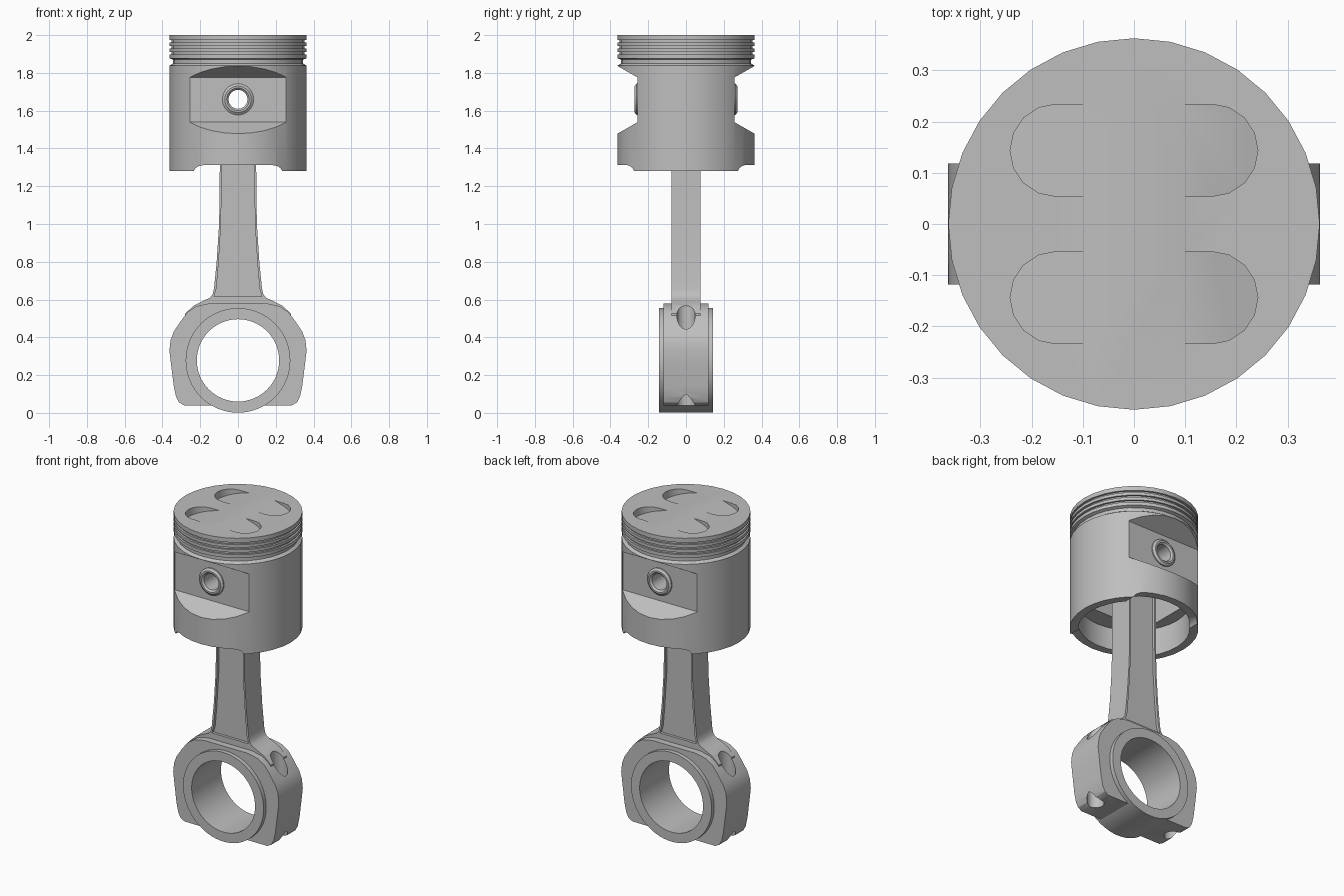
import bpy, bmesh, math
from mathutils import Matrix

cube = bpy.data.objects.get("Cube")
if cube:
    bpy.data.objects.remove(cube)

GREY = (0.52, 0.52, 0.52, 1)
metal = bpy.data.materials.new("grey metal")
metal.use_nodes = True
metal.diffuse_color = GREY
bsdf = next(n for n in metal.node_tree.nodes if n.type == 'BSDF_PRINCIPLED')
bsdf.inputs["Base Color"].default_value = GREY


def make(name, bm):
    bmesh.ops.recalc_face_normals(bm, faces=bm.faces)
    mesh = bpy.data.meshes.new(name)
    bm.to_mesh(mesh)
    bm.free()
    mesh.materials.append(metal)
    obj = bpy.data.objects.new(name, mesh)
    bpy.context.collection.objects.link(obj)
    return obj


def lathe(name, profile, sides, tube=False, along_y=False, at=(0, 0, 0)):
    """Turn (radius, height) points about z, or about y."""
    bm = bmesh.new()
    rings = []
    for r, h in profile:
        angles = [math.tau * i / sides for i in range(sides)]
        rings.append([bm.verts.new((r * math.cos(a), r * math.sin(a), h)) for a in angles])
    pairs = list(zip(rings, rings[1:]))
    if tube:
        pairs.append((rings[-1], rings[0]))
    else:
        bm.faces.new(rings[0])
        bm.faces.new(rings[-1])
    for a, b in pairs:
        for i in range(sides):
            j = (i + 1) % sides
            bm.faces.new((a[i], a[j], b[j], b[i]))
    turn = Matrix.Rotation(math.pi / 2, 4, 'X') if along_y else Matrix()
    bm.transform(Matrix.Translation(at) @ turn)
    return make(name, bm)


def prism(name, outline, lo, hi, place):
    """Extrude a 2D outline; place(u, v, w) gives the 3D point."""
    bm = bmesh.new()
    a, b = [[bm.verts.new(place(u, v, w)) for u, v in outline] for w in (lo, hi)]
    bm.faces.new(a)
    bm.faces.new(b)
    for i in range(len(a)):
        j = (i + 1) % len(a)
        bm.faces.new((a[i], a[j], b[j], b[i]))
    return make(name, bm)


def front(u, v, w):
    return (u, w, v)


def side(u, v, w):
    return (w, u, v)


def mirrored(points):
    return points + [(-x, z) for x, z in reversed(points)]


def boolean(obj, other, operation='DIFFERENCE'):
    bpy.context.view_layer.objects.active = obj
    mod = obj.modifiers.new("cut", 'BOOLEAN')
    mod.operation = operation
    mod.solver = 'EXACT'
    mod.object = other
    bpy.ops.object.modifier_apply(modifier=mod.name)
    bpy.data.objects.remove(other)


R, PIN_Z, BIG_Z = 0.363, 1.66, 0.28

# Piston with ring grooves
profile = [(R, 1.28), (R, 1.838), (0.345, 1.85), (0.345, 1.87), (R, 1.877)]
for z in (1.898, 1.929, 1.96):
    profile += [(R, z), (R - 0.012, z), (R - 0.012, z + 0.013), (R, z + 0.013)]
piston = lathe("piston", profile + [(R, 2.0)], 32)

# Hollow inside of the piston
boolean(piston, lathe("skirt_cavity", [(0.315, 1.2), (0.315, 1.45)], 32))
boolean(piston, prism("upper_cavity", mirrored([(0.24, 1.4), (0.24, 1.85)]), -0.2, 0.2, front))

# Sloped recesses around the pin, front and back
for s in (-1, 1):
    recess = [(s * 0.255, 1.54), (s * 0.255, 1.775), (s * 0.5, 1.915), (s * 0.5, 1.4)]
    boolean(piston, prism("pin_recess", recess, -0.255, 0.255, side))

# Raised skirt edge with rounded ends
arch = mirrored([(0.235, 1.2), (0.235, 1.28), (0.225, 1.296), (0.207, 1.307), (0.18, 1.312)])
boolean(piston, prism("skirt_notch", arch, -0.5, 0.5, front))

# Valve pockets with floors sloping outward
for sx in (-1, 1):
    for sy in (-1, 1):
        arc = [math.radians(-90 + 22.5 * i) for i in range(9)]
        outline = [(0.09, -0.09)] + [(0.152 + 0.09 * math.cos(a), 0.09 * math.sin(a)) for a in arc]
        outline += [(0.09, 0.09)]

        def pocket(u, v, w):
            floor = 2.0 - 0.3 * (u - 0.09)
            return (sx * u, sy * (0.144 + v), 2.1 if w else floor)
        boolean(piston, prism("valve_pocket", outline, 0, 1, pocket))
boolean(piston, lathe("pin_bore", [(0.07, -0.5), (0.07, 0.5)], 32, along_y=True, at=(0, 0, PIN_Z)))

# Hollow wrist pin
end = [(0.05, 0.262), (0.06, 0.272), (0.07, 0.272), (0.083, 0.262)]
pin = lathe("wrist_pin", end + [(r, -h) for r, h in reversed(end)], 32, True, True, (0, 0, PIN_Z))

# Connecting rod shank, flaring into the big end
shank = [(0.095, 1.6), (0.097, 1.2), (0.1, 1.0), (0.113, 0.8), (0.127, 0.66), (0.133, 0.63),
         (0.148, 0.61), (0.19, 0.59), (0.235, 0.568), (0.28, 0.525), (0.28, 0.48)]
rod = prism("connecting_rod", mirrored(shank), -0.077, 0.077, front)
panel = [(0.086, 1.5), (0.087, 1.2), (0.09, 1.0), (0.102, 0.8), (0.114, 0.66), (0.126, 0.617)]
for lo, hi in ((0.06, 0.2), (-0.2, -0.06)):
    boolean(rod, prism("shank_panel", mirrored(panel), lo, hi, front))
small_end = lathe("small_end", [(0.125, -0.078), (0.125, 0.078)], 32, along_y=True, at=(0, 0, PIN_Z))
boolean(rod, small_end, 'UNION')
boolean(rod, lathe("small_bore", [(0.07, -0.5), (0.07, 0.5)], 32, along_y=True, at=(0, 0, PIN_Z)))

# Big end block
block = [(0.15, 0.58), (0.22, 0.565), (0.265, 0.535), (0.3, 0.49), (0.34, 0.43), (0.357, 0.385),
         (0.363, 0.33), (0.355, 0.26), (0.34, 0.14), (0.328, 0.085), (0.312, 0.055), (0.285, 0.04)]
big_end = prism("big_end", mirrored(block), -0.118, 0.118, front)
boolean(rod, big_end, 'UNION')
boolean(rod, lathe("big_bore", [(0.245, -0.5), (0.245, 0.5)], 64, along_y=True, at=(0, 0, BIG_Z)))

# Bolt holes
for x in (-0.283, 0.283):
    boolean(rod, lathe("bolt_hole", [(0.048, -0.1), (0.048, 0.7)], 24, at=(x, 0, 0)))

# Bearing collar
ring = [(0.218, -0.144), (0.277, -0.144), (0.277, 0.144), (0.218, 0.144)]
collar = lathe("bearing_collar", ring, 64, True, True, (0, 0, BIG_Z - 0.002))

# Smooth shading with sharp edges
for obj in (piston, pin, rod, collar):
    bpy.ops.object.select_all(action='DESELECT')
    obj.select_set(True)
    bpy.context.view_layer.objects.active = obj
    bpy.ops.object.shade_smooth_by_angle(angle=math.radians(30))
